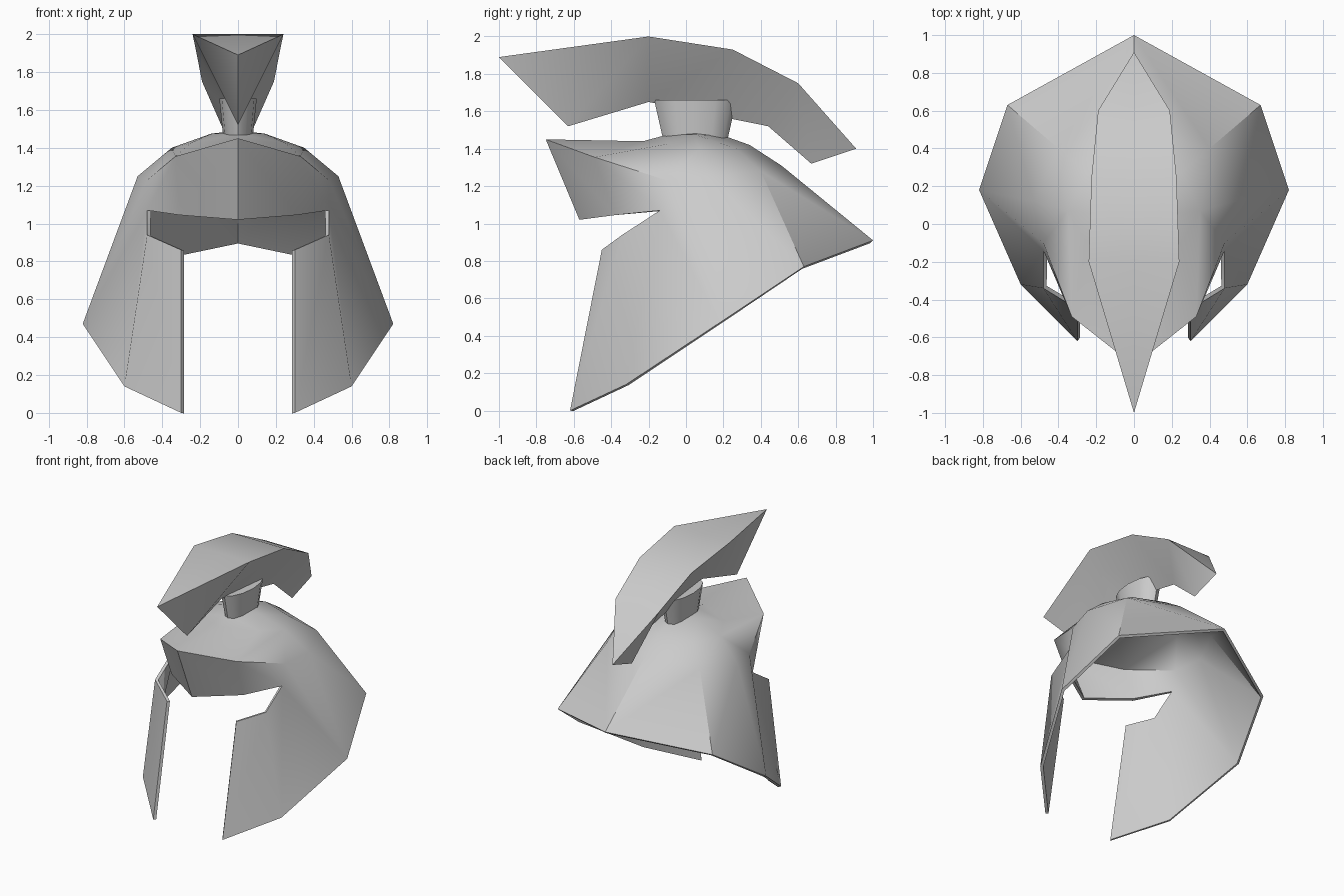
import bpy, bmesh, math
from mathutils import Matrix

cube = bpy.data.objects.get("Cube")
if cube:
    bpy.data.objects.remove(cube, do_unlink=True)

metal = bpy.data.materials.new("plain_grey")
metal.use_nodes = True
grey = (0.6, 0.6, 0.6, 1)
metal.diffuse_color = grey
metal.node_tree.nodes["Principled BSDF"].inputs["Base Color"].default_value = grey


def finish(name, bm, angle, thickness=0):
    """Turn a bmesh into a shaded object, optionally given wall thickness."""
    bmesh.ops.recalc_face_normals(bm, faces=bm.faces)
    mesh = bpy.data.meshes.new(name)
    bm.to_mesh(mesh)
    bm.free()
    mesh.materials.append(metal)
    obj = bpy.data.objects.new(name, mesh)
    bpy.context.collection.objects.link(obj)
    bpy.ops.object.select_all(action="DESELECT")
    bpy.context.view_layer.objects.active = obj
    obj.select_set(True)
    if thickness:
        wall = obj.modifiers.new("wall", "SOLIDIFY")
        wall.thickness = thickness
        wall.offset = -1
        bpy.ops.object.modifier_apply(modifier=wall.name)
    bpy.ops.object.shade_smooth_by_angle(angle=math.radians(angle))
    return obj


def mirrored(points, faces):
    """Build named half-model faces on +x and weld their mirror image on."""
    bm = bmesh.new()
    verts = {key: bm.verts.new(co) for key, co in points.items()}
    for face in faces:
        bm.faces.new([verts[key] for key in face.split()])
    half = bm.verts[:] + bm.edges[:] + bm.faces[:]
    copy = bmesh.ops.duplicate(bm, geom=half)["geom"]
    flipped = [v for v in copy if isinstance(v, bmesh.types.BMVert)]
    bmesh.ops.scale(bm, vec=(-1, 1, 1), verts=flipped)
    bmesh.ops.remove_doubles(bm, verts=bm.verts, dist=0.0005)
    return bm


# Helmet shell: crown, brow, side walls and cheek guards
shell = {
    "top": (0, .05, 1.49),
    "top_front": (0, -.1, 1.475), "top_side": (.14, .05, 1.475), "top_back": (0, .2, 1.47),
    "crown_front": (0, -.23, 1.44), "crown_corner": (.25, -.1, 1.425),
    "crown_side": (.35, .07, 1.4), "crown_rear": (.25, .27, 1.4), "crown_back": (0, .34, 1.42),
    "brow_tip": (0, -.75, 1.45), "brow_corner": (.33, -.49, 1.355), "temple": (.48, -.1, 1.23),
    "wall_side": (.53, .12, 1.25), "wall_rear": (.4, .4, 1.28), "wall_back": (0, .51, 1.31),
    "visor_mid": (0, -.57, 1.02), "visor_corner": (.31, -.38, 1.045), "eye_outer": (.48, -.14, 1.07),
    "eye_lower": (.48, -.34, .94), "cheek_top": (.3, -.45, .86),
    "cheek_tip": (.3, -.62, 0), "cheek_rim": (.6, -.32, .14),
    "rim_side": (.82, .18, .47), "rim_rear": (.67, .63, .77), "rim_back": (0, 1, .91),
}
shell_faces = [
    "top top_front top_side", "top top_side top_back",
    "top_front crown_front crown_corner top_side", "top_side crown_corner crown_side",
    "top_side crown_side crown_rear", "top_side crown_rear crown_back top_back",
    "crown_front brow_tip brow_corner crown_corner", "crown_corner brow_corner crown_side",
    "brow_corner temple crown_side", "crown_side temple wall_side",
    "crown_side wall_side wall_rear crown_rear", "crown_rear wall_rear wall_back crown_back",
    "brow_tip visor_mid visor_corner brow_corner", "brow_corner visor_corner eye_outer temple",
    "temple eye_outer rim_side wall_side", "wall_side rim_side rim_rear wall_rear",
    "wall_rear rim_rear rim_back wall_back",
    "eye_outer eye_lower cheek_rim rim_side", "eye_lower cheek_top cheek_tip cheek_rim",
]
finish("helmet_shell", mirrored(shell, shell_faces), 42, 0.022)

# Crest: flat top tapering to a keel underneath, pointed at both ends
crest = {
    "nose": (0, -1, 1.89), "front": (.24, -.2, 2), "mid": (.225, .25, 1.93),
    "rear": (.19, .6, 1.75), "tail": (0, .91, 1.4),
    "ridge_front": (0, -.2, 2), "ridge_mid": (0, .25, 1.93), "ridge_rear": (0, .6, 1.75),
    "keel_nose": (0, -.63, 1.52), "keel_front": (0, -.2, 1.65),
    "keel_rear": (0, .44, 1.52), "keel_tail": (0, .67, 1.32),
}
crest_faces = [
    "nose front ridge_front", "ridge_front front mid ridge_mid",
    "ridge_mid mid rear ridge_rear", "ridge_rear rear tail",
    "nose keel_nose front", "front keel_nose keel_front", "front keel_front mid",
    "mid keel_front keel_rear", "mid keel_rear rear", "rear keel_rear keel_tail",
    "rear keel_tail tail",
]
finish("crest", mirrored(crest, crest_faces), 60)

# Crest post: short oval stem flaring upward
bm = bmesh.new()
bmesh.ops.create_cone(bm, cap_ends=True, segments=12, radius1=0.17, radius2=0.22, depth=0.22,
                      matrix=Matrix.Translation((0, .05, 1.55)) @ Matrix.Diagonal((.45, 1, 1, 1)))
finish("crest_post", bm, 40)
